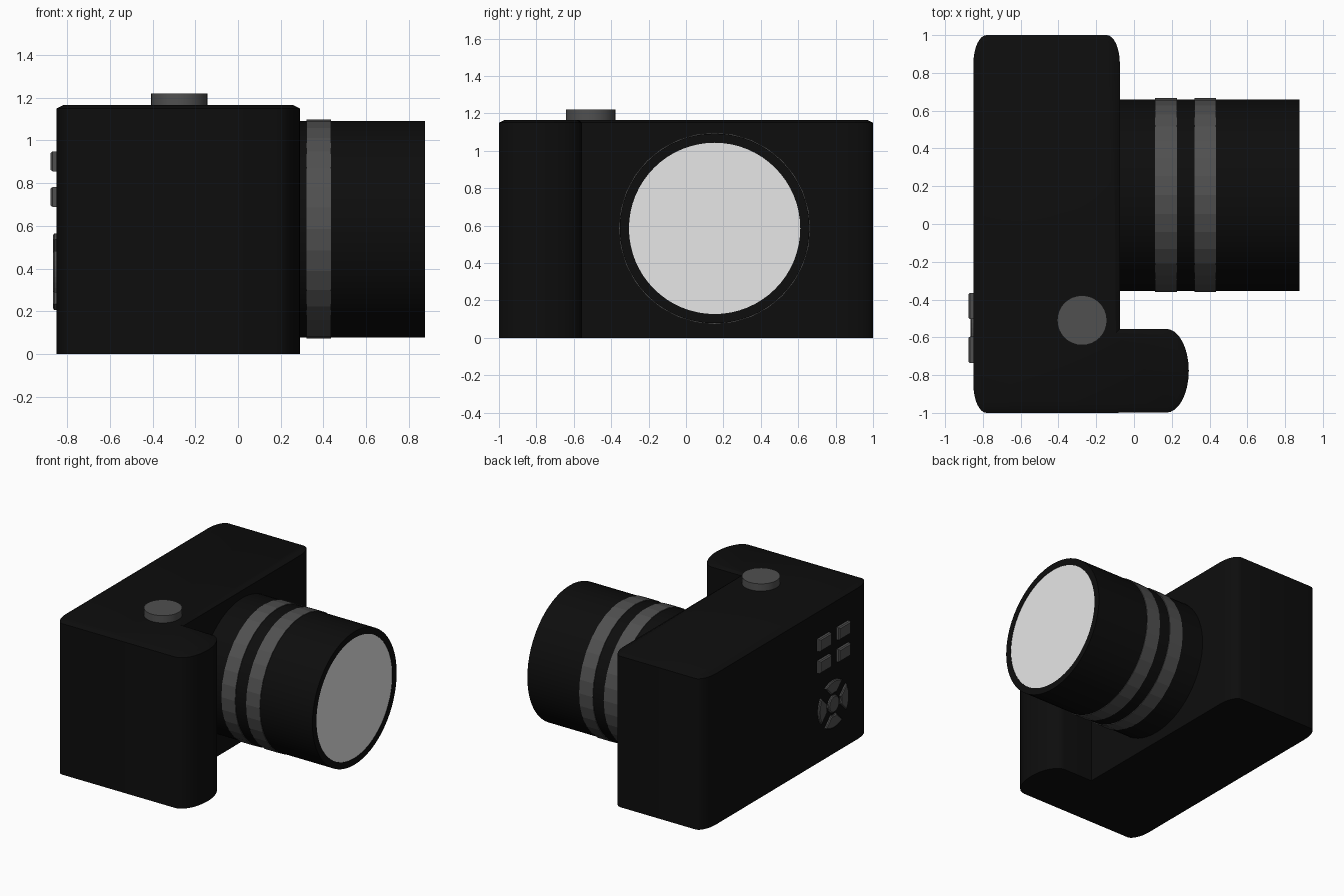
import bpy, bmesh
from math import sin, cos, pi, radians
from mathutils import Matrix

cube = bpy.data.objects.get("Cube")
if cube:
    bpy.data.objects.remove(cube, do_unlink=True)


def material(name, value):
    mat = bpy.data.materials.new(name)
    mat.use_nodes = True
    color = (value, value, value, 1)
    mat.diffuse_color = color
    mat.node_tree.nodes["Principled BSDF"].inputs["Base Color"].default_value = color
    return mat


BLACK = material("matte black", 0.004)
GREY = material("dark grey", 0.08)
GLASS = material("pale glass", 0.8)


def finish(name, bm, mat, smooth=None):
    bmesh.ops.recalc_face_normals(bm, faces=bm.faces)
    mesh = bpy.data.meshes.new(name)
    bm.to_mesh(mesh)
    bm.free()
    mesh.materials.append(mat)
    obj = bpy.data.objects.new(name, mesh)
    bpy.context.collection.objects.link(obj)
    if smooth:
        bpy.ops.object.select_all(action="DESELECT")
        obj.select_set(True)
        bpy.context.view_layer.objects.active = obj
        bpy.ops.object.shade_smooth_by_angle(angle=radians(smooth))
    return obj


def prism(name, outline, direction, mat, edge=0.0, rise=0.0, smooth=None):
    """Extrude an outline, with its far face softened by a shallow sloped border."""
    bm = bmesh.new()
    base = bm.faces.new([bm.verts.new(p) for p in outline])
    result = bmesh.ops.extrude_face_region(bm, geom=[base], use_keep_orig=True)
    top_verts = [g for g in result["geom"] if isinstance(g, bmesh.types.BMVert)]
    cap = [g for g in result["geom"] if isinstance(g, bmesh.types.BMFace)]
    bmesh.ops.translate(bm, verts=top_verts, vec=direction)
    bmesh.ops.recalc_face_normals(bm, faces=bm.faces)
    if edge:
        bmesh.ops.inset_region(bm, faces=cap, thickness=edge, depth=rise)
    return finish(name, bm, mat, smooth)


def arc(cx, cy, rx, ry, start, end, steps=8):
    angles = [radians(start + (end - start) * i / steps) for i in range(steps + 1)]
    return [(cx + rx * cos(a), cy + ry * sin(a)) for a in angles]


def lathe(name, profile, mat, segments=64, smooth=None):
    """Turn (x, radius) points round the lens axis."""
    bm = bmesh.new()
    rings = [[bm.verts.new((x, LENS_Y + r * cos(2 * pi * i / segments),
                            LENS_Z + r * sin(2 * pi * i / segments)))
              for i in range(segments)] for x, r in profile]
    for a, b in zip(rings, rings[1:]):
        for i in range(segments):
            j = (i + 1) % segments
            bm.faces.new((a[i], a[j], b[j], b[i]))
    bm.faces.new(rings[0])
    bm.faces.new(rings[-1])
    return finish(name, bm, mat, smooth)


# Body and grip share one outline
BACK, FRONT = -0.85, -0.075
outline = arc(BACK + 0.07, -0.85, 0.07, 0.15, 180, 270)
outline += arc(0.17, -0.777, 0.12, 0.222, -90, 90, 16)
outline += [(FRONT, -0.555)]
outline += arc(FRONT - 0.07, 0.85, 0.07, 0.15, 0, 90)
outline += arc(BACK + 0.07, 0.85, 0.07, 0.15, 90, 180)
prism("body", [(x, y, 0) for x, y in outline], (0, 0, 1.15), BLACK, 0.03, 0.015, 30)

# Lens barrel, grip rings and front glass
LENS_Y, LENS_Z = 0.153, 0.585
lathe("lens_barrel", [(FRONT - 0.02, 0.507), (0.875, 0.507), (0.875, 0.458), (0.865, 0.458)],
      BLACK, smooth=30)
for name, start in (("rear_lens_ring", 0.112), ("front_lens_ring", 0.32)):
    lathe(name, [(start, 0.5), (start, 0.513), (start + 0.115, 0.513), (start + 0.115, 0.5)],
          GREY, 32)
lathe("lens_glass", [(0.86, 0.458), (0.872, 0.458)], GLASS)

# Shutter button
bm = bmesh.new()
bmesh.ops.create_cone(bm, cap_ends=True, segments=32, radius1=0.132, radius2=0.132, depth=0.07,
                      matrix=Matrix.Translation((-0.275, -0.51, 1.185)))
finish("shutter_button", bm, GREY, 30)

# Four square buttons on the back
PAD_Y, PAD_Z = -0.55, 0.385
for row, z in (("upper", 0.902), ("lower", 0.735)):
    for side, y in (("left", PAD_Y + 0.116), ("right", PAD_Y - 0.116)):
        w, h = 0.07, 0.047
        square = [(BACK + 0.01, y + dy * w, z + dz * h)
                  for dy, dz in ((-1, -1), (1, -1), (1, 1), (-1, 1))]
        prism(f"{row}_{side}_button", square, (-0.028, 0, 0), GREY, 0.01, 0.009)

# Direction pad: four wedges round a centre button
for name, turn in (("left", 0), ("up", 90), ("right", 180), ("down", 270)):
    wedge = arc(PAD_Y, PAD_Z, 0.18, 0.18, turn - 33, turn + 33)
    wedge += arc(PAD_Y, PAD_Z, 0.085, 0.085, turn + 20, turn - 20, 4)
    prism(f"pad_{name}", [(BACK + 0.01, y, z) for y, z in wedge], (-0.02, 0, 0),
          GREY, 0.008, 0.006)
centre = arc(PAD_Y, PAD_Z, 0.065, 0.065, 0, 345, 23)
prism("pad_centre", [(BACK + 0.01, y, z) for y, z in centre], (-0.02, 0, 0), GREY, 0.008, 0.006)
